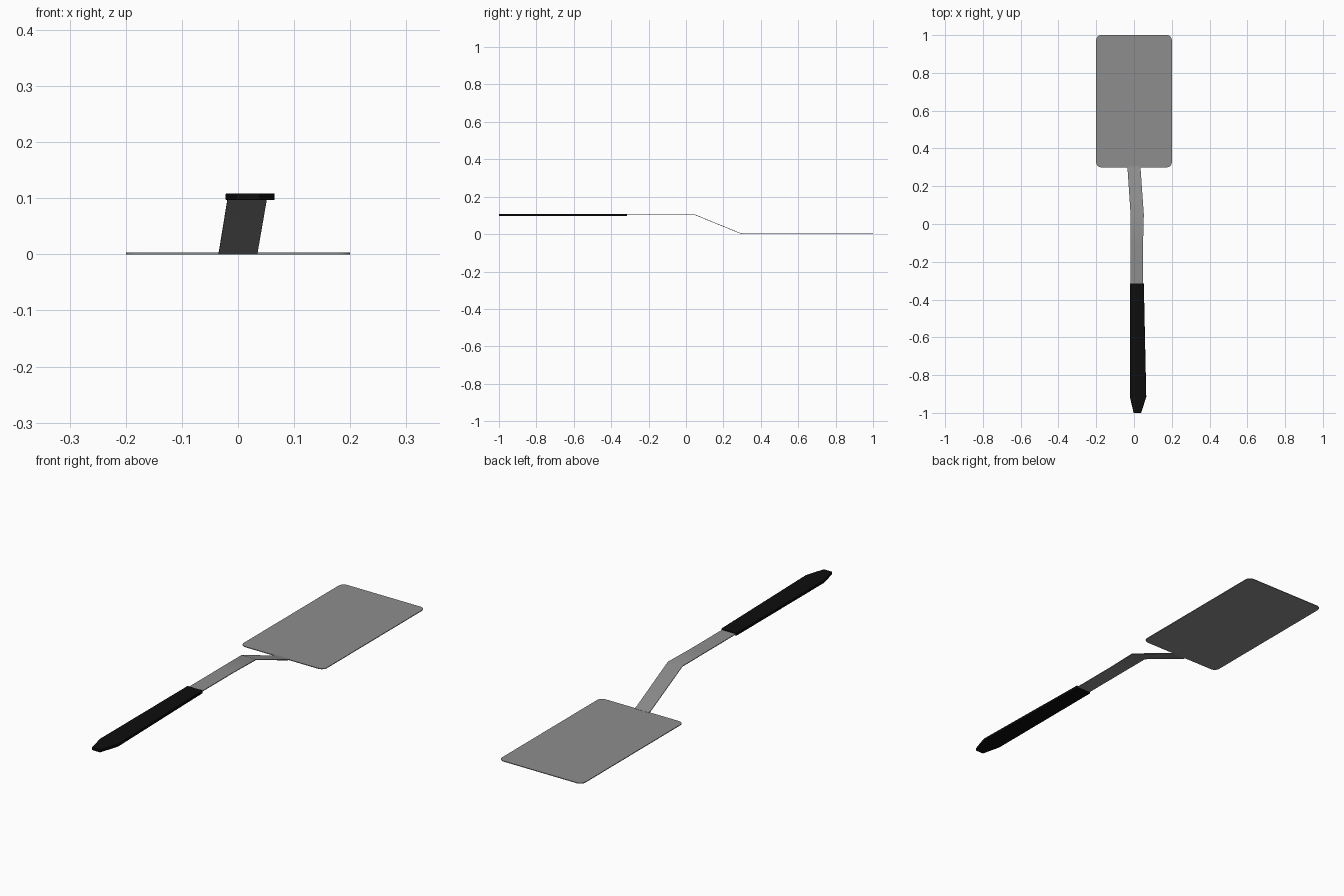
import bpy
import bmesh
import math

if "Cube" in bpy.data.objects:
    bpy.data.objects.remove(bpy.data.objects["Cube"], do_unlink=True)


def make_material(name, value, roughness):
    mat = bpy.data.materials.new(name)
    mat.use_nodes = True
    color = (value, value, value, 1)
    mat.diffuse_color = color
    shader = mat.node_tree.nodes["Principled BSDF"]
    shader.inputs["Base Color"].default_value = color
    shader.inputs["Roughness"].default_value = roughness
    return mat


steel = make_material("brushed steel grey", 0.27, 0.45)
rubber = make_material("black grip", 0.004, 0.6)


def finish(name, bm, mat):
    """Turn a bmesh into a named, shaded object."""
    bmesh.ops.recalc_face_normals(bm, faces=bm.faces)
    mesh = bpy.data.meshes.new(name)
    bm.to_mesh(mesh)
    bm.free()
    mesh.materials.append(mat)
    obj = bpy.data.objects.new(name, mesh)
    bpy.context.collection.objects.link(obj)
    bpy.ops.object.select_all(action="DESELECT")
    obj.select_set(True)
    bpy.context.view_layer.objects.active = obj
    bpy.ops.object.shade_smooth_by_angle(angle=math.radians(30))
    return obj


def strip(name, stations, thickness, mat):
    """Loft a flat bar through (left x, right x, y, bottom z) stations."""
    bm = bmesh.new()
    rings = []
    for x0, x1, y, z in stations:
        top = z + thickness
        rings.append([bm.verts.new(p) for p in
                      ((x0, y, z), (x1, y, z), (x1, y, top), (x0, y, top))])
    for a, b in zip(rings, rings[1:]):
        for i in range(4):
            j = (i + 1) % 4
            bm.faces.new((a[i], a[j], b[j], b[i]))
    bm.faces.new(rings[0])
    bm.faces.new(rings[-1])
    return finish(name, bm, mat)


# Blade: thin rectangular plate with rounded corners
bm = bmesh.new()
bmesh.ops.create_cube(bm, size=1)
for v in bm.verts:
    v.co.x *= 0.4
    v.co.y = 0.65 + v.co.y * 0.7
    v.co.z = (v.co.z + 0.5) * 0.003
corners = [e for e in bm.edges
           if abs(e.verts[0].co.z - e.verts[1].co.z) > 0.001]
bmesh.ops.bevel(bm, geom=corners, offset=0.025, segments=5,
                profile=0.5, affect="EDGES")
finish("blade", bm, steel)

# Neck: bent flat bar from the blade edge up into the grip
strip("neck", [(-0.035, 0.035, 0.306, 0.0005),
               (-0.034, 0.035, 0.29, 0.003),
               (-0.018, 0.052, 0.05, 0.101),
               (-0.018, 0.048, -0.10, 0.101),
               (-0.018, 0.048, -0.40, 0.101)], 0.003, steel)

# Grip: flat handle that widens slightly and tapers at the end
grip = strip("grip", [(-0.022, 0.052, -0.315, 0.0965),
                      (-0.022, 0.065, -0.915, 0.0965),
                      (-0.002, 0.038, -1.0, 0.0965)], 0.012, rubber)
bevel = grip.modifiers.new("soft_edges", "BEVEL")
bevel.width = 0.0015
bevel.segments = 2
bevel.limit_method = "ANGLE"
bevel.angle_limit = math.radians(40)
